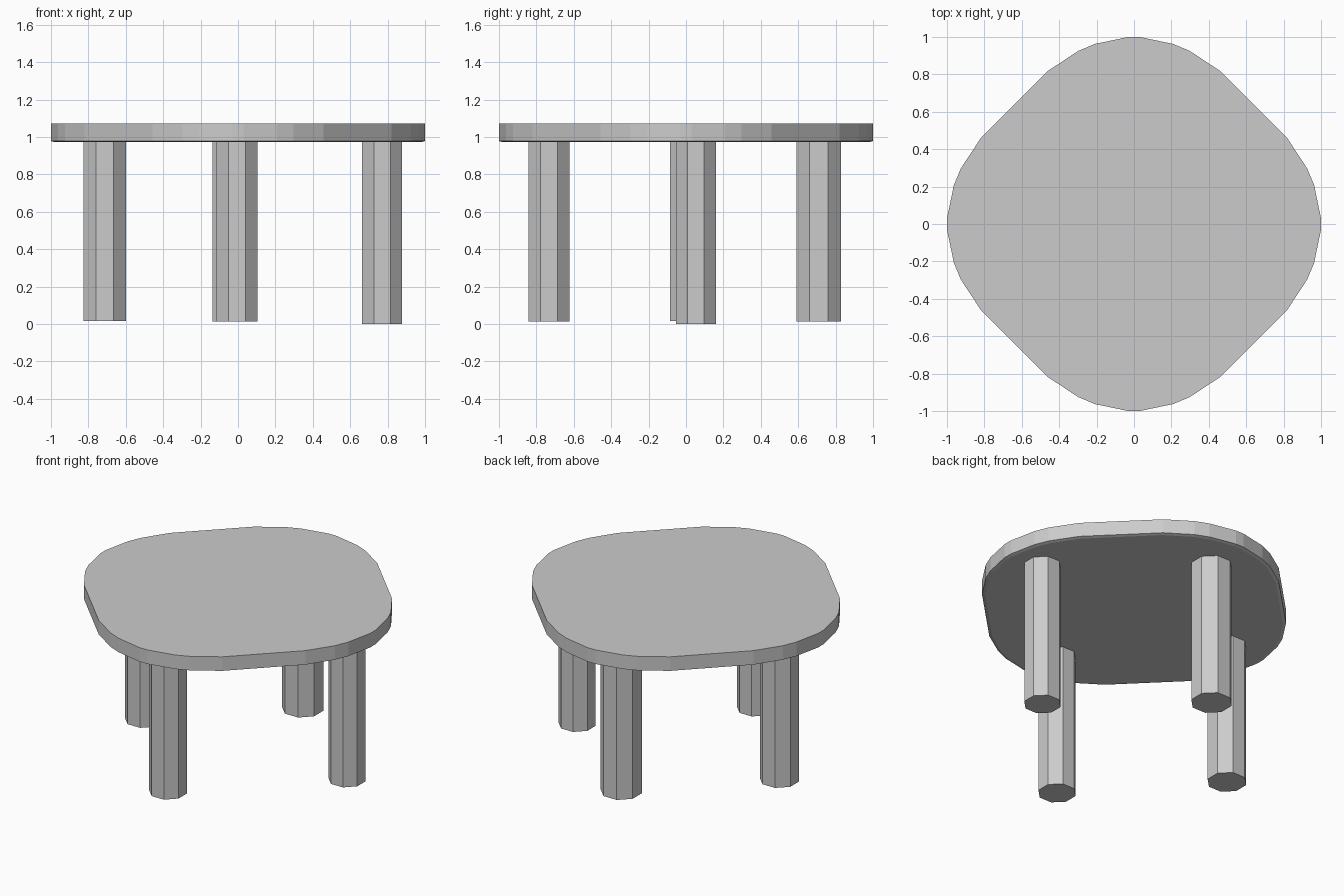
import bpy, bmesh, math
from mathutils import Matrix

if "Cube" in bpy.data.objects:
    bpy.data.objects.remove(bpy.data.objects["Cube"])

# Tabletop outline: one quarter, rotated four times into a rounded diamond
quarter = [(1.0, 0.03), (0.963, 0.208), (0.926, 0.297), (0.82, 0.458),
           (0.458, 0.82), (0.297, 0.926), (0.208, 0.963), (0.03, 1.0)]
outline = []
for k in range(4):
    c, s = round(math.cos(k * math.pi / 2)), round(math.sin(k * math.pi / 2))
    outline += [(c * x - s * y, s * x + c * y) for x, y in quarter]


def new_object(name, bm):
    bmesh.ops.recalc_face_normals(bm, faces=bm.faces)
    mesh = bpy.data.meshes.new(name)
    bm.to_mesh(mesh)
    bm.free()
    obj = bpy.data.objects.new(name, mesh)
    bpy.context.collection.objects.link(obj)
    return obj


def tabletop():
    bm = bmesh.new()
    # Rings from the slightly chamfered underside up to the top
    rings = [[bm.verts.new((x * k, y * k, z)) for x, y in outline]
             for k, z in ((0.98, 0.972), (1.0, 0.978), (1.0, 1.072))]
    n = len(outline)
    for lo, hi in zip(rings, rings[1:]):
        for i in range(n):
            j = (i + 1) % n
            bm.faces.new((lo[i], lo[j], hi[j], hi[i]))
    bm.faces.new(rings[0][::-1])
    bm.faces.new(rings[-1])
    new_object("tabletop", bm)


def leg(name, x, y, width, bottom, top=0.985):
    # Octagonal post with flat sides facing the axes
    bm = bmesh.new()
    radius = width / 2 / math.cos(math.pi / 8)
    place = Matrix.Translation((x, y, (top + bottom) / 2)) @ Matrix.Rotation(math.pi / 8, 4, 'Z')
    bmesh.ops.create_cone(bm, cap_ends=True, segments=8, radius1=radius,
                          radius2=radius, depth=top - bottom, matrix=place)
    new_object(name, bm)


tabletop()

# Four legs, slightly uneven as in a hand-made piece
leg("front_leg", -0.005, -0.733, 0.218, 0.012)
leg("back_leg", -0.018, 0.71, 0.237, 0.012)
leg("left_leg", -0.712, 0.028, 0.226, 0.015)
leg("right_leg", 0.77, 0.053, 0.213, 0.0)
